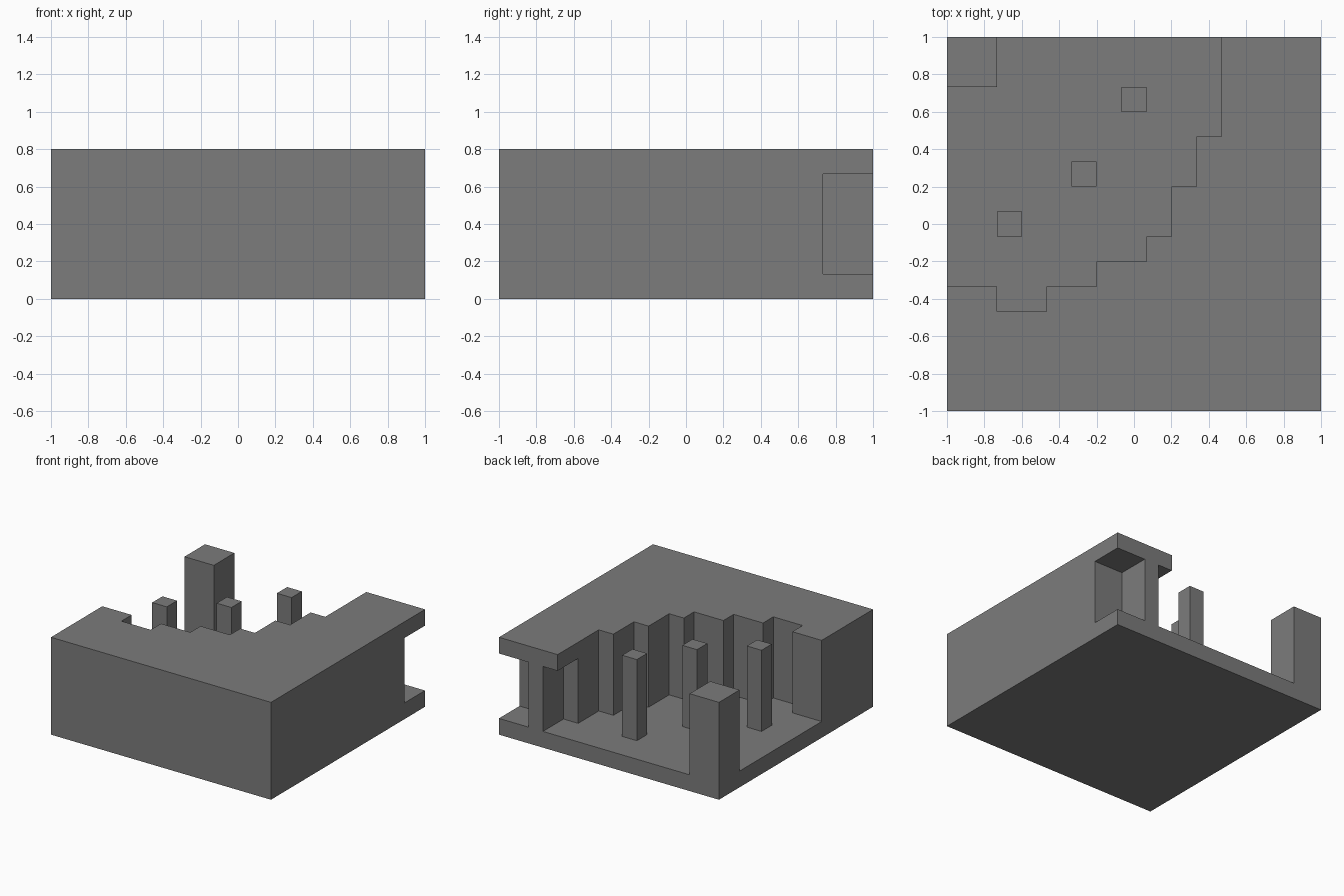
import bpy
import bmesh

if "Cube" in bpy.data.objects:
    bpy.data.objects.remove(bpy.data.objects["Cube"], do_unlink=True)

CELL = 2 / 15  # everything sits on a 15 x 15 x 6 grid of cells

grey = bpy.data.materials.new("stone_grey")
grey.use_nodes = True
colour = (0.2, 0.2, 0.2, 1)
grey.diffuse_color = colour
grey.node_tree.nodes["Principled BSDF"].inputs["Base Color"].default_value = colour


def prism(name, outline, bottom, top):
    """Extrude a counter-clockwise outline, given in cells, between two levels."""
    bm = bmesh.new()
    base = bm.faces.new([bm.verts.new((x * CELL - 1, y * CELL - 1, bottom * CELL))
                         for x, y in outline])
    lifted = bmesh.ops.extrude_face_region(bm, geom=[base])["geom"]
    bmesh.ops.translate(bm, vec=(0, 0, (top - bottom) * CELL),
                        verts=[g for g in lifted if isinstance(g, bmesh.types.BMVert)])
    bmesh.ops.recalc_face_normals(bm, faces=bm.faces)
    mesh = bpy.data.meshes.new(name)
    bm.to_mesh(mesh)
    bm.free()
    mesh.materials.append(grey)
    obj = bpy.data.objects.new(name, mesh)
    bpy.context.collection.objects.link(obj)
    return obj


def block(name, x0, x1, y0, y1, bottom, top):
    return prism(name, [(x0, y0), (x1, y0), (x1, y1), (x0, y1)], bottom, top)


def carve(target, cutter):
    """Subtract the cutter from the target and remove it."""
    mod = target.modifiers.new("carve", "BOOLEAN")
    mod.operation = "DIFFERENCE"
    mod.solver = "EXACT"
    mod.object = cutter
    bpy.context.view_layer.objects.active = target
    bpy.ops.object.modifier_apply(modifier=mod.name)
    bpy.data.objects.remove(cutter, do_unlink=True)


# Solid block holding the floor, stepped wall, roof ledge and corner post
cavern = block("cavern_block", 0, 15, 0, 15, 0, 6)

# Open stepped hollow that leaves the corner post standing
steps = [(-1, 5), (2, 5), (2, 4), (4, 4), (4, 5), (6, 5), (6, 6), (8, 6), (8, 7),
         (9, 7), (9, 9), (10, 9), (10, 11), (11, 11), (11, 16), (2, 16), (2, 13), (-1, 13)]
carve(cavern, prism("hollow_cutter", steps, 1, 7))

# Recess under the roof ledge, and the pocket in the outer corner
carve(cavern, block("recess_cutter", 10, 12, 13, 16, 1, 5))
carve(cavern, block("pocket_cutter", 13, 16, 13, 16, 1, 5))

# Thin pillars standing on the floor
for name, x, y in (("left_pillar", 7, 12), ("middle_pillar", 5, 9), ("right_pillar", 2, 7)):
    block(name, x, x + 1, y, y + 1, 1, 6)
